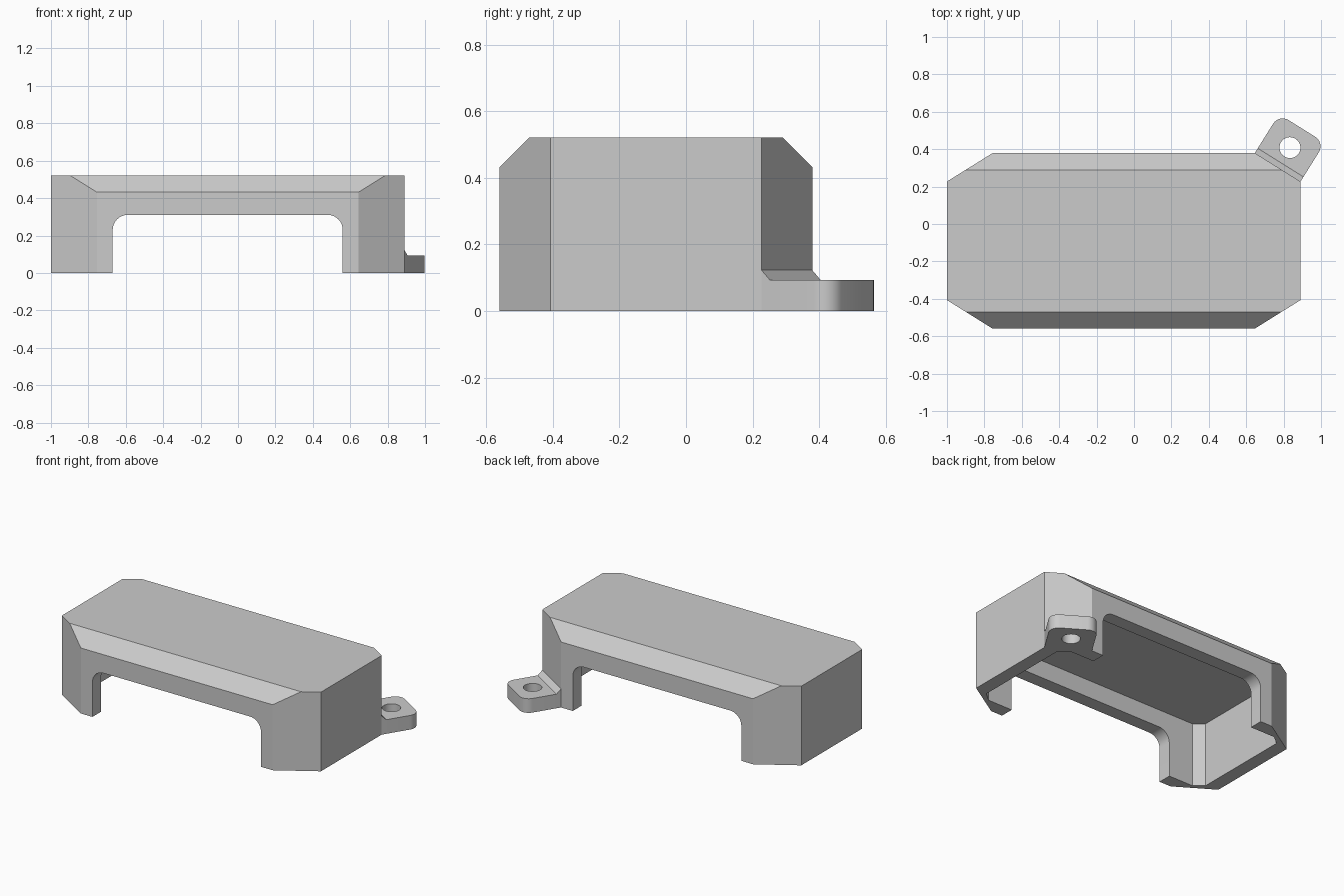
import bpy, bmesh
from math import sin, cos, pi, radians, atan2
from mathutils import Matrix, Vector

if "Cube" in bpy.data.objects:
    bpy.data.objects.remove(bpy.data.objects["Cube"])

grey = bpy.data.materials.new("matte_grey")
grey.use_nodes = True
COLOUR = (0.6, 0.6, 0.6, 1)
grey.diffuse_color = COLOUR
grey.node_tree.nodes["Principled BSDF"].inputs["Base Color"].default_value = COLOUR


def prism(name, outline, low, high, matrix=Matrix(), slopes=()):
    """Extrude a flat outline along local z; slopes are planes that trim it."""
    bm = bmesh.new()
    face = bm.faces.new([bm.verts.new((x, y, low)) for x, y in outline])
    top = bmesh.ops.extrude_face_region(bm, geom=[face])["geom"]
    bmesh.ops.translate(bm, vec=(0, 0, high - low),
                        verts=[g for g in top if isinstance(g, bmesh.types.BMVert)])
    for point, normal in slopes:
        cut = bmesh.ops.bisect_plane(bm, geom=bm.verts[:] + bm.edges[:] + bm.faces[:],
                                     plane_co=point, plane_no=normal, clear_outer=True)
        rim = [g for g in cut["geom_cut"] if isinstance(g, bmesh.types.BMEdge)]
        bmesh.ops.edgeloop_fill(bm, edges=rim)
    bm.transform(matrix)
    bmesh.ops.recalc_face_normals(bm, faces=bm.faces)
    mesh = bpy.data.meshes.new(name)
    bm.to_mesh(mesh)
    bm.free()
    mesh.materials.append(grey)
    obj = bpy.data.objects.new(name, mesh)
    bpy.context.collection.objects.link(obj)
    return obj


def carve(target, cutter):
    """Subtract the cutter for good, then discard it."""
    mod = target.modifiers.new("cut", 'BOOLEAN')
    mod.operation, mod.solver, mod.object = 'DIFFERENCE', 'EXACT', cutter
    bpy.context.view_layer.objects.active = target
    bpy.ops.object.modifier_apply(modifier=mod.name)
    bpy.data.objects.remove(cutter)


def arc(cx, cy, r, start, end, steps=8):
    angles = [radians(start + (end - start) * i / steps) for i in range(steps + 1)]
    return [(cx + r * cos(a), cy + r * sin(a)) for a in angles]


def octagon(hx, hy, cx, cy):
    """Rectangle of half size hx, hy with its corners cut by cx, cy."""
    quarter = [(hx, hy - cy), (hx - cx, hy)]
    half = quarter + [(-x, y) for x, y in reversed(quarter)]
    return half + [(-x, -y) for x, y in half]


CENTRE = Matrix.Translation((-0.055, -0.09, 0))
HX, HY, TOP, WALL, SLOPE = 0.945, 0.47, 0.522, 0.09, 0.09

# Housing: cut-corner block with long top edges bevelled
housing = prism("housing", octagon(HX, HY, 0.245, 0.153), 0, TOP, CENTRE,
                [((0, s * HY, TOP - SLOPE), (0, s, 1)) for s in (-1, 1)])

# Hollow inside, open at the bottom
carve(housing, prism("cavity_cutter", octagon(HX - WALL, HY - WALL, 0.06, 0.05),
                     -0.1, 0.427, CENTRE))

# Round-cornered opening through front and back walls
W, H, R = 0.615, 0.31, 0.08
opening = ([(-W, -0.1), (W, -0.1)] + arc(W - R, H - R, R, 0, 90)
           + arc(R - W, H - R, R, 90, 180))
carve(housing, prism("opening_cutter", opening, -1, 1,
                     CENTRE @ Matrix.Rotation(pi / 2, 4, 'X')))

# Mounting tab on the back left corner: local y points out from the corner face
along = Vector((0.245, -0.153))
tab_frame = (Matrix.Translation((0.768, 0.303, 0))
             @ Matrix.Rotation(atan2(along.y, along.x), 4, 'Z'))
B, D, R, THICK = 0.144, 0.245, 0.06, 0.093
tab_outline = ([(-B, 0), (B, 0)] + arc(B - R, D - R, R, 0, 90)
               + arc(R - B, D - R, R, 90, 180))
tab = prism("mounting_tab", tab_outline, 0, THICK, tab_frame)
hole = arc(0, 0.124, 0.056, 0, 360, 32)[:-1]
carve(tab, prism("hole_cutter", hole, -0.1, 0.2, tab_frame))

# Sloped gusset where the tab meets the wall
gusset_axes = Matrix(((0, 0, 1, 0), (1, 0, 0, 0), (0, 1, 0, 0), (0, 0, 0, 1)))
gusset = prism("tab_gusset", [(0, THICK), (0.03, THICK), (0, THICK + 0.03)],
               -B, B, tab_frame @ gusset_axes)

# Smooth the rounded corners, keep hard edges
for obj in (housing, tab, gusset):
    bpy.ops.object.select_all(action='DESELECT')
    obj.select_set(True)
    bpy.context.view_layer.objects.active = obj
    bpy.ops.object.shade_smooth_by_angle(angle=radians(25))
